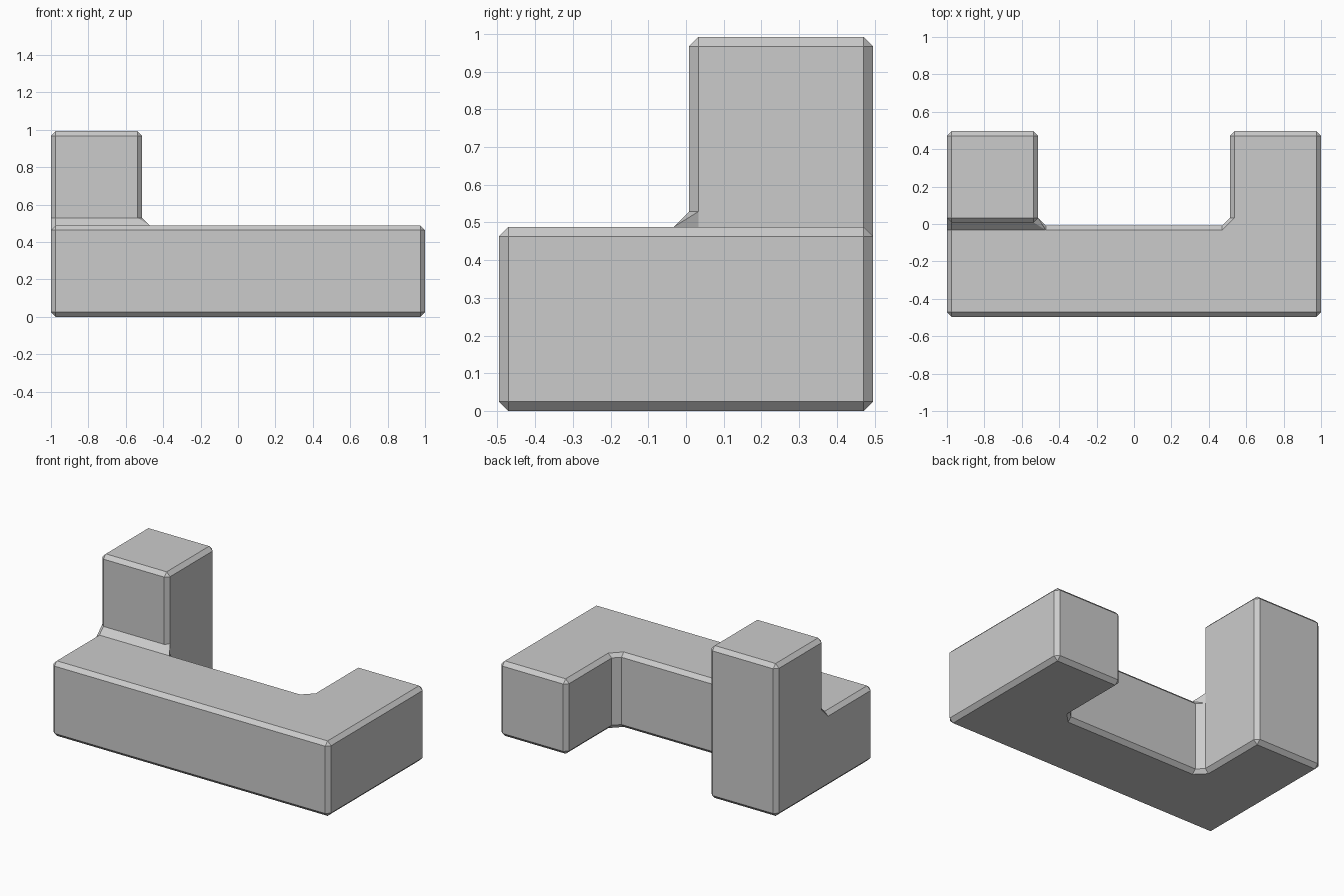
import bpy
import bmesh
from mathutils import Vector

cube = bpy.data.objects.get("Cube")
if cube:
    bpy.data.objects.remove(cube, do_unlink=True)

GAP = 0.008                 # how far each face sits inside its grid cell
CHAMFER = 0.025
CELL = (2 + 2 * GAP) / 4
CELLS = {(x, 0, 0) for x in range(4)} | {(0, 1, 0), (3, 1, 0), (0, 1, 1)}

# Plain shell of the joined cells
shell = bmesh.new()
corners = {}


def corner(key):
    if key not in corners:
        corners[key] = shell.verts.new(Vector(key) * CELL)
    return corners[key]


for cell in CELLS:
    for axis in range(3):
        u, v = (axis + 1) % 3, (axis + 2) % 3
        for side in (0, 1):
            neighbour = list(cell)
            neighbour[axis] += 2 * side - 1
            if tuple(neighbour) in CELLS:
                continue
            ring = []
            for du, dv in ((0, 0), (1, 0), (1, 1), (0, 1)):
                key = list(cell)
                key[axis] += side
                key[u] += du
                key[v] += dv
                ring.append(corner(tuple(key)))
            shell.faces.new(ring if side else ring[::-1])
shell.normal_update()

# Shrink every face, then bridge the edges and corners with chamfers
body = bmesh.new()
point = {}
shift = Vector((-2 * CELL, -CELL, -GAP))
for face in shell.faces:
    centre = face.calc_center_median()
    for loop in face.loops:
        co = loop.vert.co
        inward = (centre - co) * (2 * (GAP + CHAMFER) / CELL)
        point[loop] = body.verts.new(co + inward - face.normal * GAP + shift)
    body.faces.new([point[loop] for loop in face.loops])

for edge in shell.edges:
    a, b = edge.link_loops
    body.faces.new([point[a], point[b.link_loop_next],
                    point[b], point[a.link_loop_next]])

for vert in shell.verts:
    start = loop = vert.link_loops[0]
    ring = []
    while True:
        ring.append(point[loop])
        loop = loop.link_loop_prev.link_loop_radial_next
        if loop == start:
            break
    body.faces.new(ring)

# Tidy: split bent corner faces, merge flat ones
bmesh.ops.recalc_face_normals(body, faces=body.faces)
bmesh.ops.connect_verts_nonplanar(body, angle_limit=0.02, faces=body.faces)
bmesh.ops.dissolve_limit(body, angle_limit=0.01, verts=body.verts, edges=body.edges)
bmesh.ops.recalc_face_normals(body, faces=body.faces)

mesh = bpy.data.meshes.new("puzzle_piece")
body.to_mesh(mesh)
body.free()
shell.free()
piece = bpy.data.objects.new("puzzle_piece", mesh)
bpy.context.collection.objects.link(piece)

grey = bpy.data.materials.new("light grey")
grey.use_nodes = True
colour = (0.6, 0.6, 0.6, 1)
grey.diffuse_color = colour
grey.node_tree.nodes["Principled BSDF"].inputs["Base Color"].default_value = colour
mesh.materials.append(grey)
